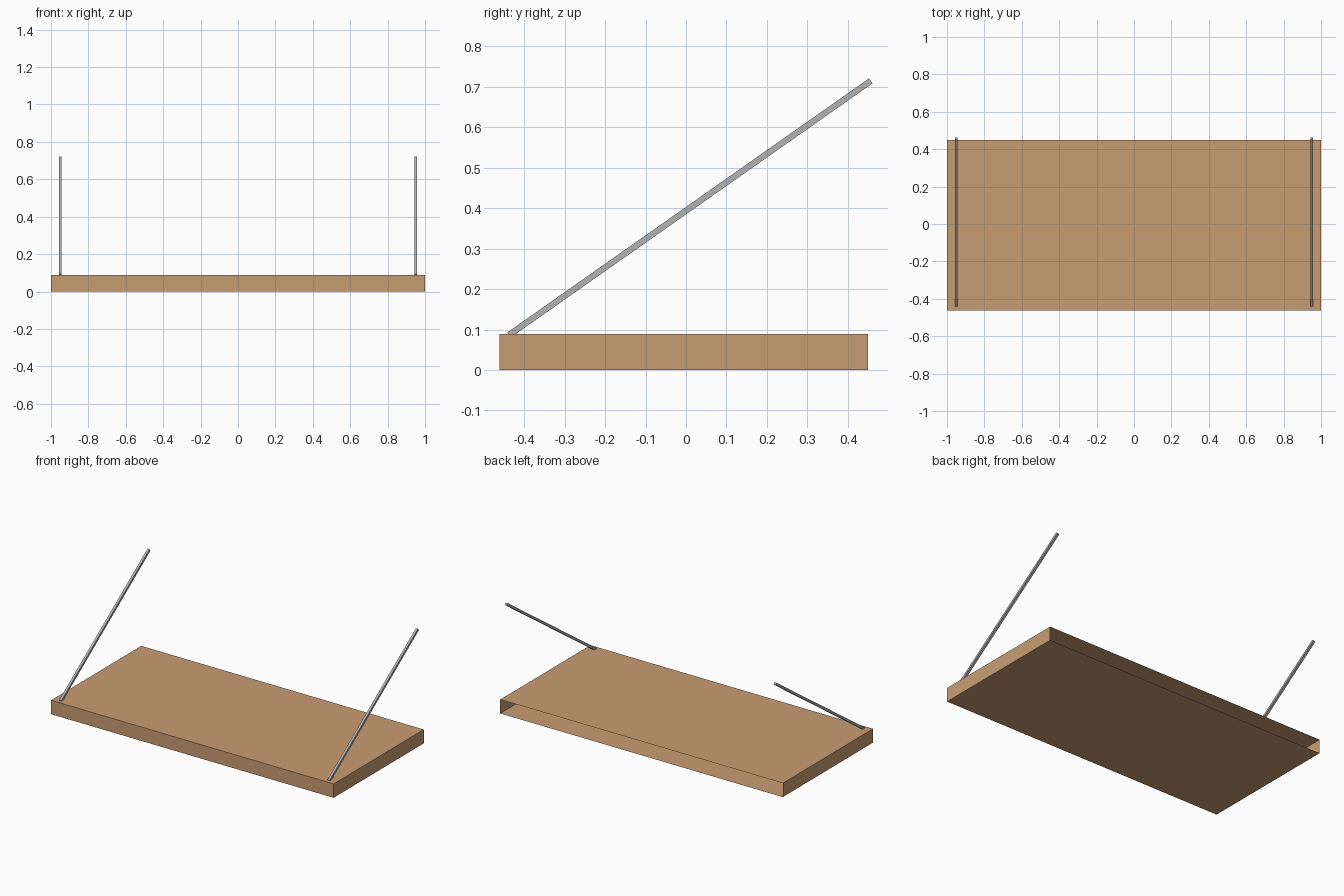
import bpy, bmesh
from mathutils import Vector, Matrix

cube = bpy.data.objects.get("Cube")
if cube:
    bpy.data.objects.remove(cube, do_unlink=True)


def material(name, rgb):
    mat = bpy.data.materials.new(name)
    mat.use_nodes = True
    color = (*rgb, 1)
    mat.diffuse_color = color
    mat.node_tree.nodes["Principled BSDF"].inputs["Base Color"].default_value = color
    return mat


def box(name, size, matrix, mat, open_back=False):
    bm = bmesh.new()
    bmesh.ops.create_cube(bm, size=1, matrix=matrix @ Matrix.Diagonal((*size, 1)))
    bm.normal_update()
    if open_back:
        back = [f for f in bm.faces if f.normal.y > 0.9]
        bmesh.ops.delete(bm, geom=back, context='FACES_ONLY')
    mesh = bpy.data.meshes.new(name)
    bm.to_mesh(mesh)
    bm.free()
    mesh.materials.append(mat)
    obj = bpy.data.objects.new(name, mesh)
    bpy.context.collection.objects.link(obj)
    return obj


wood = material("light wood", (0.584, 0.337, 0.171))
steel = material("grey steel", (0.445, 0.445, 0.445))

# Hollow shelf board, open towards the wall
box("shelf_board", (2, 0.911, 0.089), Matrix.Translation((0, -0.006, 0.0445)), wood, True)

# Slanted support rods rising from the front edge to the wall
for side, x in (("left", 0.95), ("right", -0.95)):
    foot, top = Vector((x, -0.437, 0.087)), Vector((x, 0.457, 0.715))
    axis = top - foot
    turn = Vector((0, 0, 1)).rotation_difference(axis).to_matrix().to_4x4()
    place = Matrix.Translation((foot + top) / 2) @ turn
    box(side + "_support_rod", (0.015, 0.015, axis.length), place, steel)
